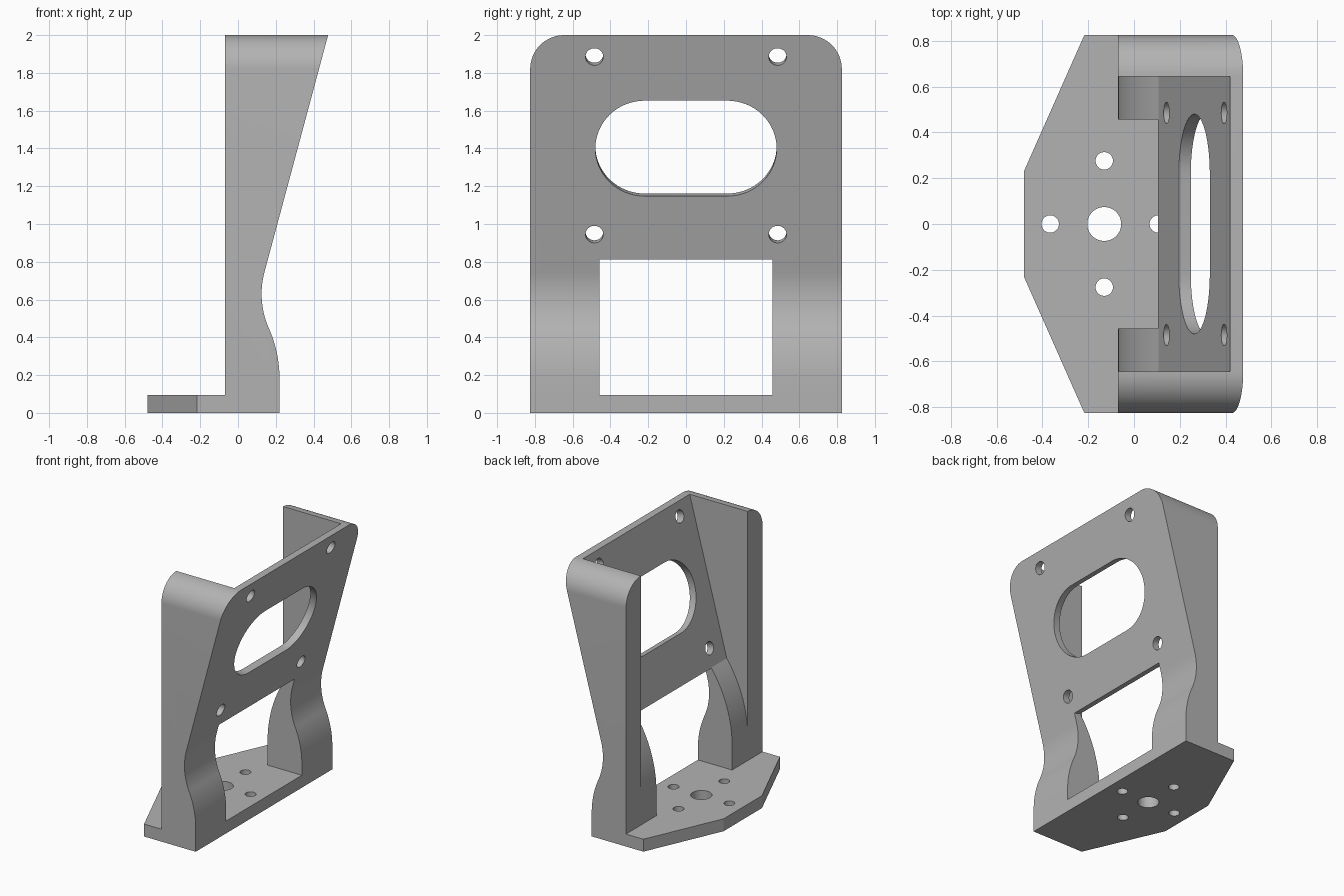
import bpy, bmesh, math
from mathutils import Matrix, Vector

cube = bpy.data.objects.get("Cube")
if cube:
    bpy.data.objects.remove(cube, do_unlink=True)

LEAN = math.radians(15)          # backward lean of the mounting panel
S, C, T = math.sin(LEAN), math.cos(LEAN), math.tan(LEAN)
HALF, INNER, TOP, BACK, PLATE = 0.825, 0.645, 2.0, -0.07, 0.095
X, Y, Z = Vector((1, 0, 0)), Vector((0, 1, 0)), Vector((0, 0, 1))
UP_PANEL = Vector((S, 0, C))

grey = bpy.data.materials.new("bracket grey")
grey.use_nodes = True
grey.diffuse_color = (0.45, 0.45, 0.45, 1)
grey.node_tree.nodes["Principled BSDF"].inputs["Base Color"].default_value = grey.diffuse_color


def panel_x(z):
    """x of the panel's outer surface at height z"""
    return 0.477 - T * (TOP - z)


def arc(cx, cy, r, start, end, n=16):
    """points on an arc, angles in degrees"""
    angles = [math.radians(start + (end - start) * i / n) for i in range(n + 1)]
    return [(cx + r * math.cos(a), cy + r * math.sin(a)) for a in angles]


def prism(name, points, u, v, lo, hi, origin=(0, 0, 0)):
    """extrude a 2D outline lying in the u-v plane from lo to hi along u x v"""
    w = u.cross(v)
    origin = Vector(origin)
    bm = bmesh.new()
    face = bm.faces.new([bm.verts.new(origin + u * a + v * b + w * lo) for a, b in points])
    out = bmesh.ops.extrude_face_region(bm, geom=[face])
    moved = [g for g in out["geom"] if isinstance(g, bmesh.types.BMVert)]
    bmesh.ops.translate(bm, verts=moved, vec=w * (hi - lo))
    bmesh.ops.recalc_face_normals(bm, faces=bm.faces)
    mesh = bpy.data.meshes.new(name)
    bm.to_mesh(mesh)
    bm.free()
    mesh.materials.append(grey)
    obj = bpy.data.objects.new(name, mesh)
    bpy.context.collection.objects.link(obj)
    return obj


def combine(target, tool, operation="DIFFERENCE"):
    mod = target.modifiers.new("cut", "BOOLEAN")
    mod.operation, mod.solver, mod.object = operation, "EXACT", tool
    bpy.context.view_layer.objects.active = target
    bpy.ops.object.modifier_apply(modifier=mod.name)
    bpy.data.objects.remove(tool, do_unlink=True)


# Side profile: straight foot, S-shaped waist, leaning panel
R_WAIST, R_FOOT, BEND = 0.45, 0.665, 23.8
profile = [(BACK, 0), (0.22, 0)]
profile += arc(0.22 - R_FOOT, 0.18, R_FOOT, 0, BEND)
profile += arc(0.125 + R_WAIST, 0.63, R_WAIST, 180 + BEND, 165, 24)[1:]
profile += [(panel_x(TOP), TOP), (BACK, TOP)]
bracket = prism("bracket", profile, X, Z, -HALF, HALF)

# Rounded upper corners
r = HALF - INNER
outline = [(-HALF, -1), (HALF, -1)]
outline += arc(INNER, TOP - r, r, 0, 90) + arc(-INNER, TOP - r, r, 90, 180)
combine(bracket, prism("corner_tool", outline, Y, Z, -1, 1), "INTERSECT")

# Pocket behind the panel, with a curved floor running down the legs
low, high, r = 0.28, 0.83, 0.943
pocket = [(-0.3, 2.2), (0.42 + 0.2 * T, 2.2)]
pocket += arc(BACK + r, low, r, 180 - 35.7, 180)
pocket += [(-0.3, low)]
combine(bracket, prism("pocket_tool", pocket, X, Z, -INNER, INNER))

# Window between the legs, its top square to the panel
sill = 0.813
px = panel_x(sill)
window = [(-0.3, PLATE), (0.5, PLATE), (0.5, sill - (0.5 - px) * T), (-0.3, sill + (0.3 + px) * T)]
combine(bracket, prism("window_tool", window, X, Z, -0.457, 0.457))

# Base plate with tapered rear
base = [(0.22, -HALF), (0.22, HALF), (-0.217, HALF), (-0.48, 0.232), (-0.48, -0.232), (-0.217, -HALF)]
combine(bracket, prism("base_plate", base, X, Y, 0, PLATE), "UNION")

# Base holes: centre bore and four screw holes
for hx, hy, hr in [(0, 0, 0.074), (0.236, 0, 0.038), (-0.236, 0, 0.038), (0, 0.276, 0.038), (0, -0.276, 0.038)]:
    circle = arc(hx - 0.13, hy, hr, 0, 360, 48)[:-1]
    combine(bracket, prism("base_hole_tool", circle, X, Y, -0.1, 0.15))

# Panel slot and four screw holes, square to the panel
slot = arc(0.218, 0, 0.262, -90, 90, 32) + arc(-0.218, 0, 0.262, 90, 270, 32)
combine(bracket, prism("slot_tool", slot, Y, UP_PANEL, -0.15, 0.1, (panel_x(1.4), 0, 1.4)))
for z in (0.945, 1.885):
    for side in (-1, 1):
        circle = arc(side * 0.485, 0, 0.047, 0, 360, 48)[:-1]
        combine(bracket, prism("panel_hole_tool", circle, Y, UP_PANEL, -0.1, 0.1, (panel_x(z), 0, z)))

# Smooth the curved surfaces, keep the creases
bpy.ops.object.select_all(action="DESELECT")
bracket.select_set(True)
bpy.context.view_layer.objects.active = bracket
bpy.ops.object.shade_smooth_by_angle(angle=math.radians(14))
